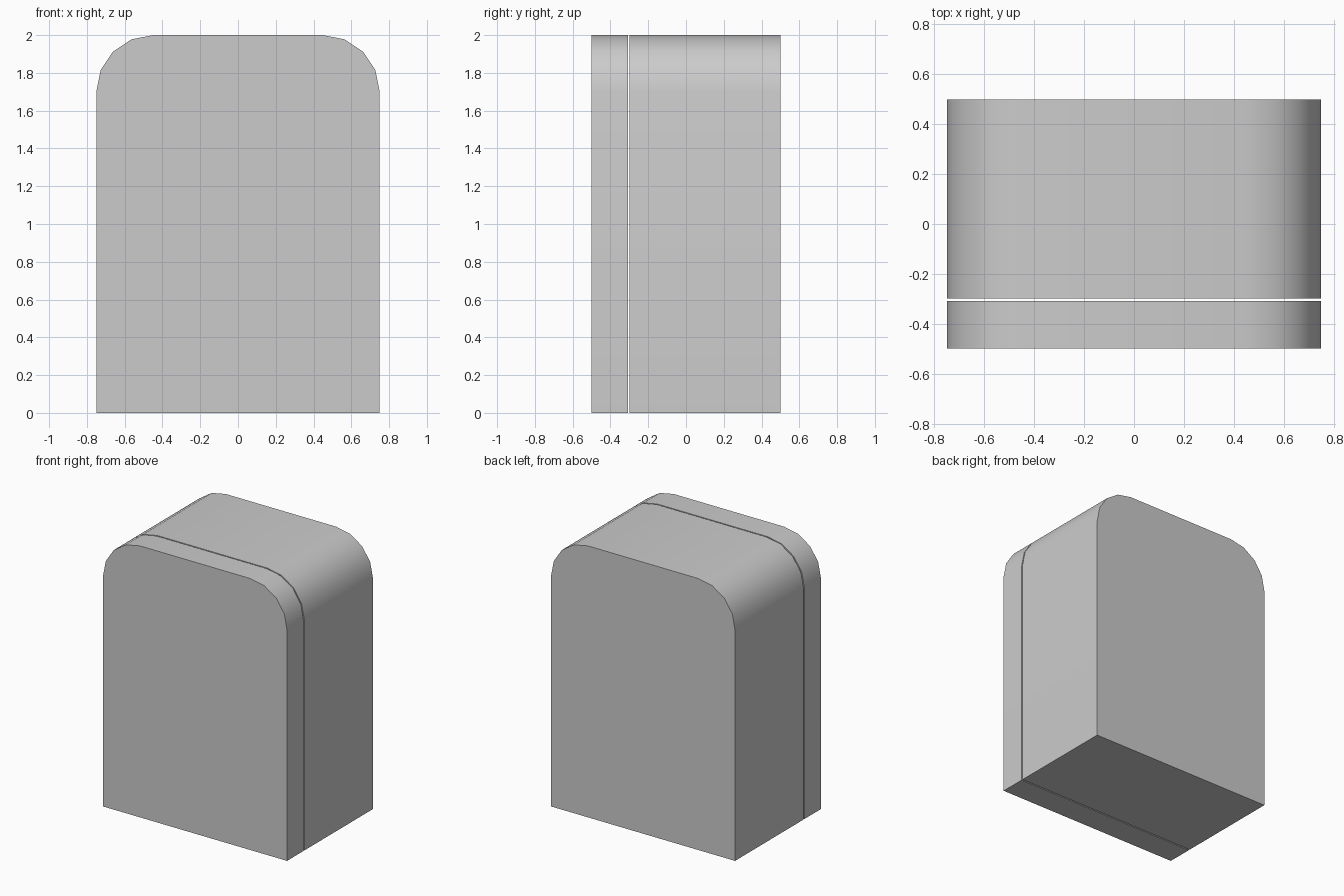
import bpy, bmesh, math

if "Cube" in bpy.data.objects:
    bpy.data.objects.remove(bpy.data.objects["Cube"])

W, H, R, SEG = 0.75, 2.0, 0.3, 4


def arch_profile():
    # Square bottom corners, rounded top corners
    pts = [(-W, 0.0), (W, 0.0)]
    for cx, start in ((W - R, 0), (R - W, 90)):
        for i in range(SEG + 1):
            a = math.radians(start + 90 * i / SEG)
            pts.append((cx + R * math.cos(a), H - R + R * math.sin(a)))
    return pts


def arch_block(name, y0, y1):
    bm = bmesh.new()
    face = bm.faces.new([bm.verts.new((x, y0, z)) for x, z in arch_profile()])
    ext = bmesh.ops.extrude_face_region(bm, geom=[face], use_keep_orig=True)
    verts = [v for v in ext["geom"] if isinstance(v, bmesh.types.BMVert)]
    bmesh.ops.translate(bm, verts=verts, vec=(0, y1 - y0, 0))
    bmesh.ops.recalc_face_normals(bm, faces=bm.faces[:])
    mesh = bpy.data.meshes.new(name)
    bm.to_mesh(mesh)
    bm.free()
    obj = bpy.data.objects.new(name, mesh)
    bpy.context.collection.objects.link(obj)
    bpy.ops.object.select_all(action='DESELECT')
    obj.select_set(True)
    bpy.context.view_layer.objects.active = obj
    bpy.ops.object.shade_smooth_by_angle(angle=math.radians(30))
    return obj


# Main cabinet and the door panel, separated by a thin gap
arch_block("cabinet_body", -0.299, 0.5)
arch_block("front_door", -0.5, -0.308)
